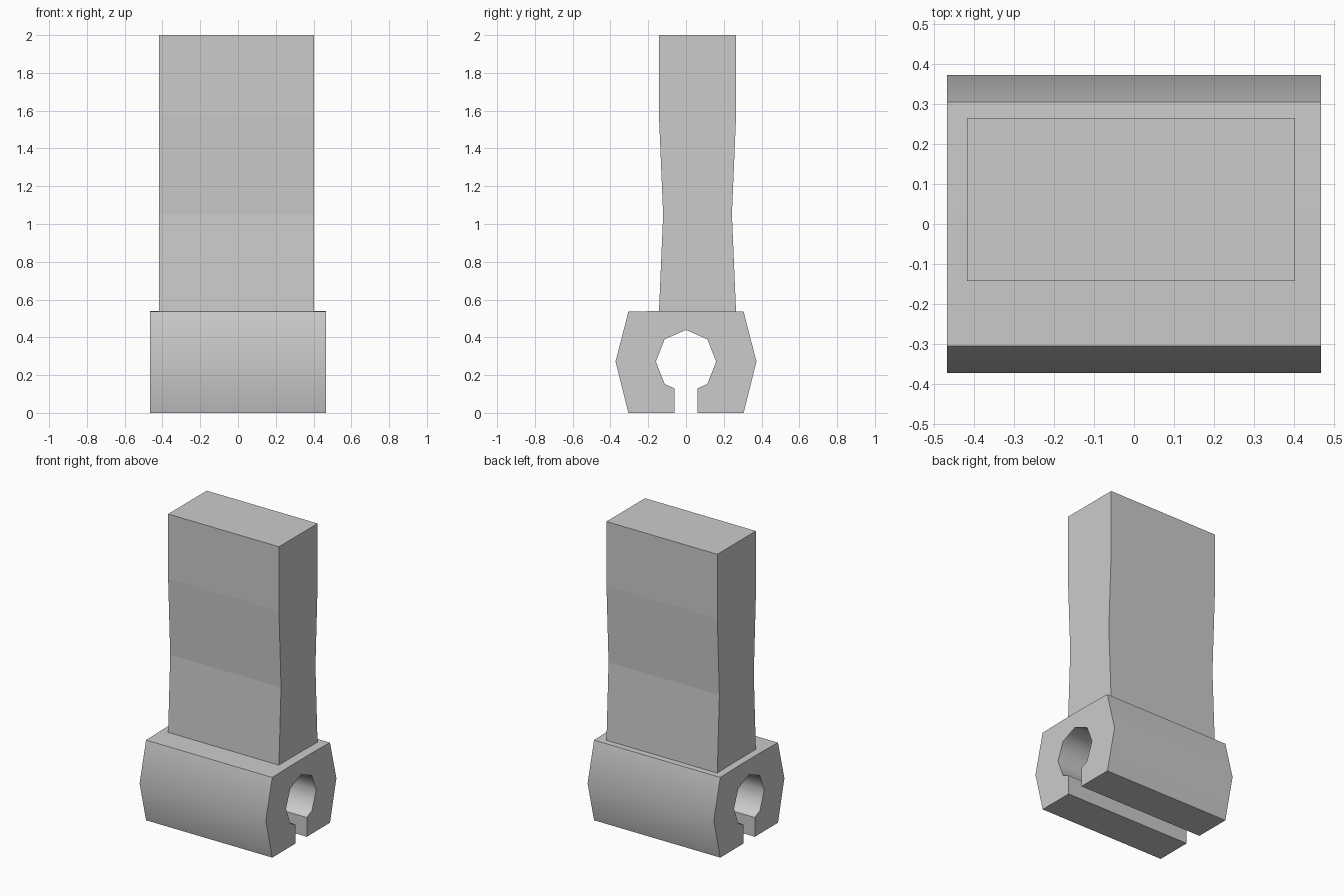
import bpy, bmesh
from math import radians

if "Cube" in bpy.data.objects:
    bpy.data.objects.remove(bpy.data.objects["Cube"])


def extrude_profile(name, profile, x0, x1):
    """Extrude a closed (y, z) outline along x."""
    bm = bmesh.new()
    face = bm.faces.new([bm.verts.new((x0, y, z)) for y, z in profile])
    ext = bmesh.ops.extrude_face_region(bm, geom=[face], use_keep_orig=True)
    verts = [g for g in ext["geom"] if isinstance(g, bmesh.types.BMVert)]
    bmesh.ops.translate(bm, verts=verts, vec=(x1 - x0, 0, 0))
    bmesh.ops.recalc_face_normals(bm, faces=bm.faces[:])
    mesh = bpy.data.meshes.new(name)
    bm.to_mesh(mesh)
    bm.free()
    obj = bpy.data.objects.new(name, mesh)
    bpy.context.collection.objects.link(obj)
    return obj


# Slotted clamp: half outline from the hole's top round to the outer top, mirrored
half = [(0.113, 0.39), (0.16, 0.272), (0.113, 0.153), (0.06, 0.129),
        (0.06, 0.0), (0.305, 0.0), (0.373, 0.272), (0.305, 0.536), (0.115, 0.54)]
outline = [(0, 0.439)] + half + [(-y, z) for y, z in reversed(half)]
clamp = extrude_profile("clamp", outline, -0.467, 0.467)

# Smooth sides and bore, sharp corners
bpy.ops.object.select_all(action='DESELECT')
clamp.select_set(True)
bpy.context.view_layer.objects.active = clamp
bpy.ops.object.shade_smooth_by_angle(angle=radians(50))

# Slightly waisted post, offset towards the back
center = 0.061
widths = [(0.204, 0.535), (0.182, 1.05), (0.204, 1.57), (0.204, 2.0)]
post_outline = ([(center + w, z) for w, z in widths]
                + [(center - w, z) for w, z in reversed(widths)])
extrude_profile("post", post_outline, -0.417, 0.403)
